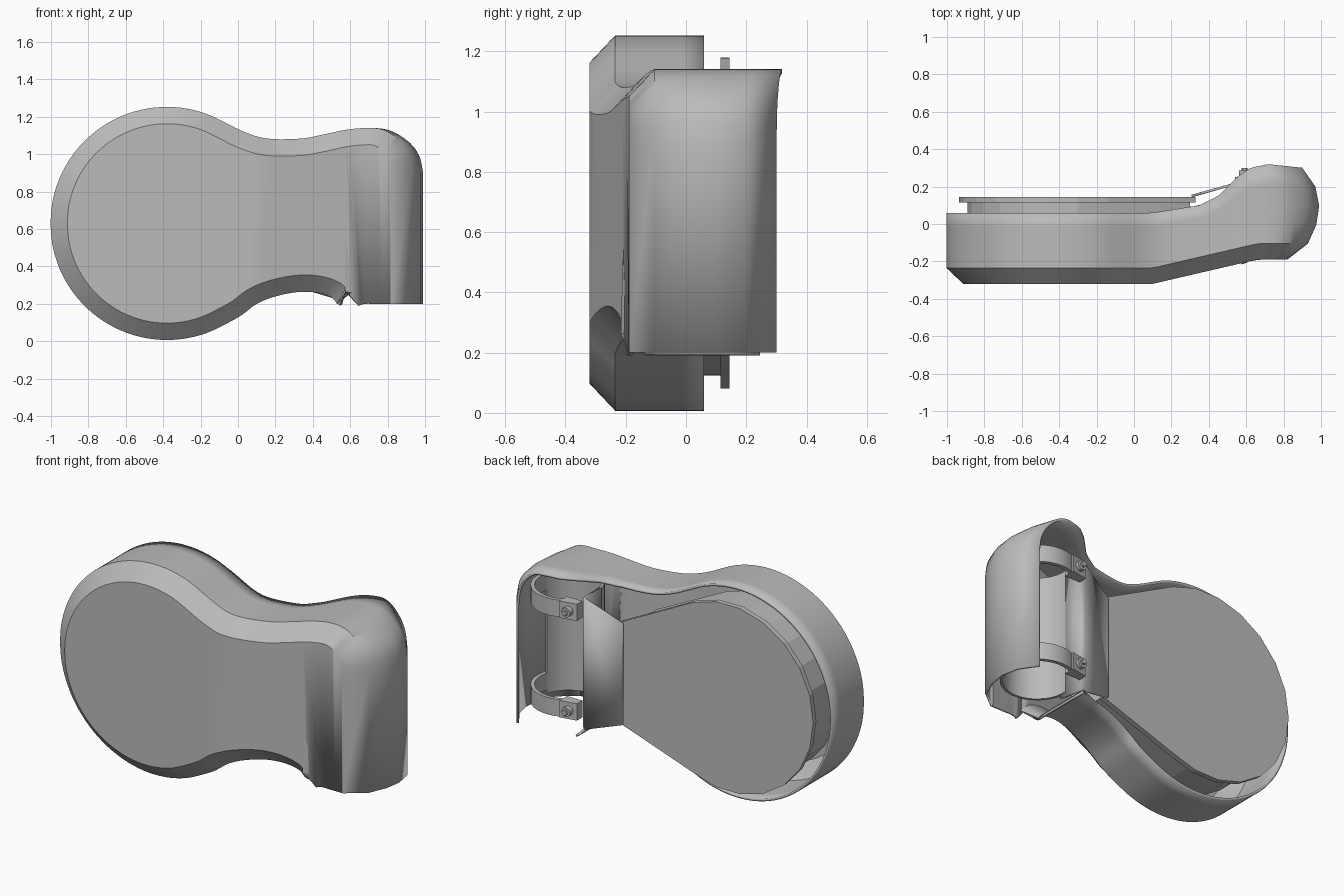
import bpy, bmesh, math
from mathutils import Vector

if "Cube" in bpy.data.objects:
    bpy.data.objects.remove(bpy.data.objects["Cube"])

grey = bpy.data.materials.new("plain_grey")
grey.use_nodes = True
grey.diffuse_color = (0.5, 0.5, 0.5, 1)
grey.node_tree.nodes["Principled BSDF"].inputs["Base Color"].default_value = (0.5, 0.5, 0.5, 1)


def finish(name, bm, angle=35, thickness=0):
    mesh = bpy.data.meshes.new(name)
    bm.to_mesh(mesh)
    bm.free()
    obj = bpy.data.objects.new(name, mesh)
    bpy.context.collection.objects.link(obj)
    mesh.materials.append(grey)
    if thickness:
        mod = obj.modifiers.new("wall", "SOLIDIFY")
        mod.thickness = thickness
        mod.offset = -1
    bpy.ops.object.select_all(action="DESELECT")
    obj.select_set(True)
    bpy.context.view_layer.objects.active = obj
    bpy.ops.object.shade_smooth_by_angle(angle=math.radians(angle))
    return obj


def interp(table, x):
    for (x0, y0), (x1, y1) in zip(table, table[1:]):
        if x <= x1:
            return y0 + (y1 - y0) * max(0, x - x0) / (x1 - x0)
    return table[-1][1]


def smooth_path(pts, steps=3):
    # Catmull-Rom curve through the points
    p = [Vector(q) for q in pts]
    p = [p[0] * 2 - p[1]] + p + [p[-1] * 2 - p[-2]]
    out = []
    for a, b, c, d in zip(p, p[1:], p[2:], p[3:]):
        for k in range(steps):
            t = k / steps
            out.append(0.5 * (2 * b + (c - a) * t + (2 * a - 5 * b + 4 * c - d) * t * t
                              + (3 * b - a - 3 * c + d) * t ** 3))
    return out + [p[-2]]


def prism(name, outline, axis, lo, hi, angle=35):
    # extrude a closed 2D outline: axis "y" uses (x, z), axis "z" uses (x, y)
    place = (lambda p, h: (p[0], h, p[1])) if axis == "y" else (lambda p, h: (p[0], p[1], h))
    bm = bmesh.new()
    a = [bm.verts.new(place(p, lo)) for p in outline]
    b = [bm.verts.new(place(p, hi)) for p in outline]
    bm.faces.new(a)
    bm.faces.new(b)
    for i in range(len(a)):
        j = (i + 1) % len(a)
        bm.faces.new((a[i], a[j], b[j], b[i]))
    bmesh.ops.recalc_face_normals(bm, faces=bm.faces)
    return finish(name, bm, angle)


def arc(cx, cy, r, start, end, n):
    angles = [math.radians(start + (end - start) * k / n) for k in range(n + 1)]
    return [(cx + r * math.cos(a), cy + r * math.sin(a)) for a in angles]


# Cover: outline lofted from the open back to a chamfered front
CX, CZ = -0.38, 0.63
front_y = [(-1, -0.32), (0.1, -0.32), (0.66, -0.19), (1, -0.19)]
back_y = [(-1, 0.06), (0.1, 0.06), (0.35, 0.1), (0.45, 0.15), (0.55, 0.25),
          (0.62, 0.3), (0.72, 0.32), (1, 0.3)]
NOTCH = 0.545
upper = smooth_path(arc(CX, CZ, 0.623, 180, 60, 12) + [
    (0.02, 1.125), (0.12, 1.09), (0.22, 1.08), (0.35, 1.085), (0.43, 1.1), (0.5, 1.115),
    (0.56, 1.128), (0.64, 1.138), (0.74, 1.14), (0.83, 1.12), (0.92, 1.06), (0.97, 0.99), (0.99, 0.9)])
lower = smooth_path(arc(CX, CZ, 0.623, 180, 300, 12) + [
    (0.02, 0.14), (0.1, 0.2), (0.2, 0.24), (0.32, 0.263), (0.42, 0.26), (0.5, 0.235),
    (NOTCH, 0.19), (0.62, 0.2), (0.74, 0.2), (0.83, 0.2), (0.92, 0.2), (0.97, 0.2), (0.99, 0.2)])
ring = upper + lower[:0:-1]
n, m = len(upper), len(ring)
open_bottom = [i >= n and p.x > NOTCH + 0.001 for i, p in enumerate(ring)]


def inset(i, d=0.09):
    p = ring[i]
    if open_bottom[i]:
        return Vector((p.x + d * max(0, (0.74 - p.x) / (0.74 - NOTCH)), p.y))
    t = (ring[(i + 1) % m] - ring[i - 1]).normalized()
    keep = min(1, max(0, (0.9 - p.x) / 0.2))
    return p + Vector((t.y * keep, -t.x)) * d


bm = bmesh.new()
loops = []
for s, limit in [(0, 0.9), (0.25, 0.97), (0.5, 0.99), (0.75, 0.975), (1, 0.93), (None, 0.82)]:
    loop = []
    for i, p in enumerate(ring):
        q = inset(i) if s is None else p
        yf, yb = interp(front_y, q.x), interp(back_y, q.x)
        y = yf if s is None else yb + (yf + 0.085 - yb) * s
        x = q.x if q.x < 0.7 else 0.7 + (q.x - 0.7) * (limit - 0.7) / 0.29
        loop.append(bm.verts.new((x, y, q.y)))
    loops.append(loop)
for a, b in zip(loops, loops[1:]):
    for i in range(m):
        j = (i + 1) % m
        if not (open_bottom[i] and open_bottom[j]) and not (open_bottom[i] and j < m and ring[j].x <= NOTCH + 0.001):
            bm.faces.new((a[i], a[j], b[j], b[i]))
cap = loops[-1]
for i in range(n - 1):
    quad = [cap[i], cap[i + 1], cap[m - i - 1]] + ([cap[m - i]] if i else [])
    face = bm.faces.new(quad)
bmesh.ops.recalc_face_normals(bm, faces=bm.faces)
if face.normal.y > 0:
    bmesh.ops.reverse_faces(bm, faces=bm.faces)
loose = [v for v in bm.verts if not v.link_faces]
bmesh.ops.delete(bm, geom=loose, context="VERTS")
finish("cover", bm, 40, 0.014)


# Back plate with a smaller drum in front of it
def keyhole(r, neck_x, neck_half):
    return arc(CX, CZ, r, 65, 295, 14) + [(neck_x, 0.59 - neck_half), (neck_x, 0.59 + neck_half)]


prism("back_plate", keyhole(0.555, 0.33, 0.3), "y", 0.115, 0.145, 10)
prism("back_drum", keyhole(0.51, 0.3, 0.27), "y", -0.15, 0.115, 10)

# Bent bracket from the plate to the clamp
bm = bmesh.new()
sections = [(0.31, 0.143, 0.29, 0.89), (0.51, 0.2, 0.23, 1.0), (0.525, 0.19, 0.23, 1.0), (0.525, 0.04, 0.25, 1.0)]
cols = [[bm.verts.new((x, y, z)) for z in (z0, z1)] for x, y, z0, z1 in sections]
for a, b in zip(cols, cols[1:]):
    bm.faces.new((a[0], b[0], b[1], a[1]))
finish("bracket", bm, 20, 0.014)

# Curved saddle that carries the post
PX, PY = 0.72, 0.07
saddle = arc(PX, PY, 0.195, 175, 345, 16) + arc(PX, PY, 0.18, 345, 175, 16)
prism("saddle", saddle, "z", 0.27, 1.0)

# Two clamp bands with ears and screws
for label, z in (("lower", 0.34), ("upper", 0.93)):
    band = arc(PX, PY, 0.205, -20, 125, 16) + arc(PX, PY, 0.183, 125, -20, 16)
    prism(label + "_clamp_band", band, "z", z - 0.05, z + 0.05)
    ear = [(0.54, 0.2), (0.64, 0.2), (0.64, 0.27), (0.54, 0.25)]
    prism(label + "_clamp_ear", ear, "z", z - 0.05, z + 0.05)
    prism(label + "_screw_head", arc(0.59, z, 0.028, 0, 345, 23), "y", 0.25, 0.285)
    prism(label + "_screw_tip", arc(0.59, z, 0.016, 0, 300, 5), "y", 0.285, 0.3)
